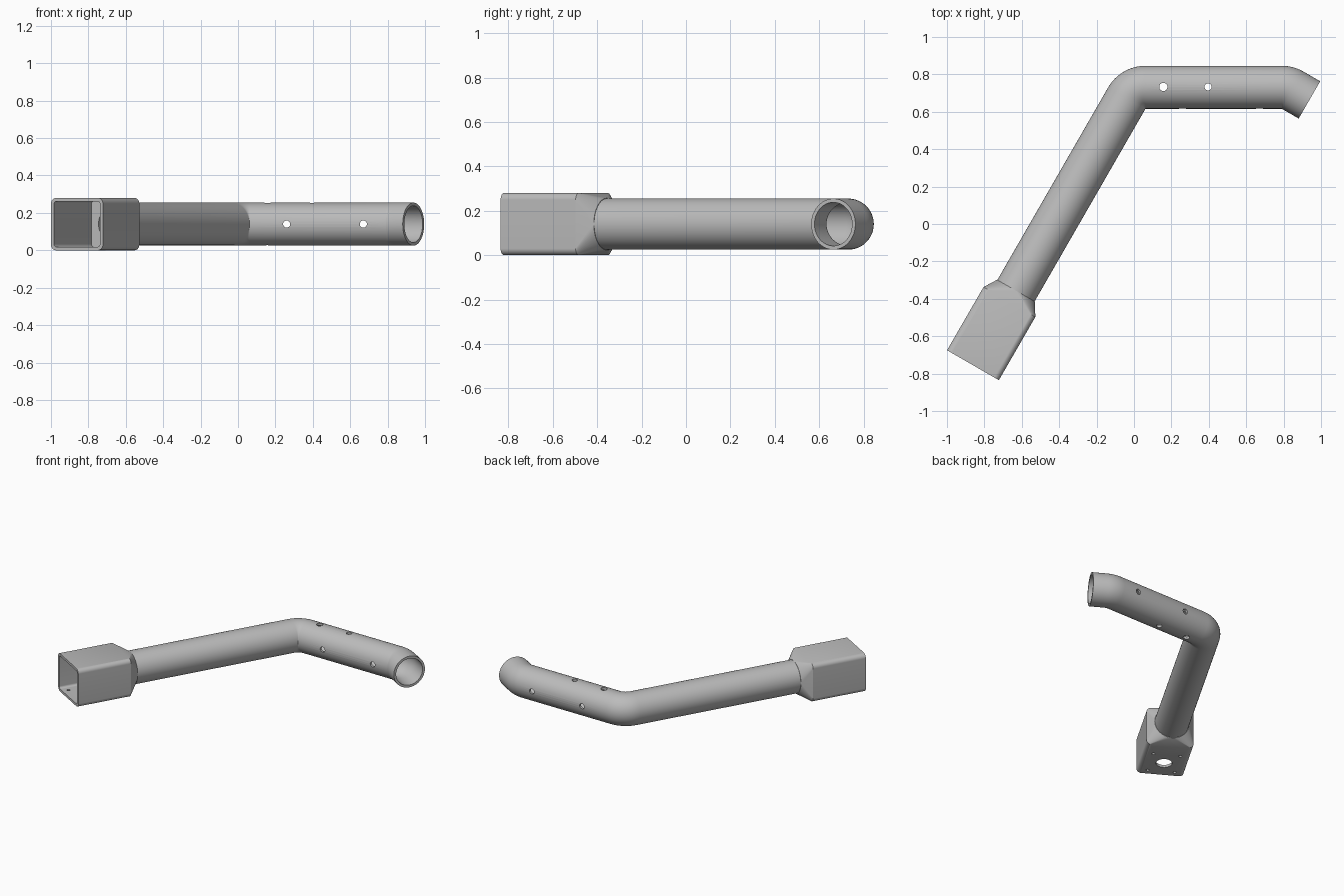
import bpy, bmesh, math
from mathutils import Vector, Matrix

cube = bpy.data.objects.get("Cube")
if cube:
    bpy.data.objects.remove(cube, do_unlink=True)

# Main sizes
MID = 0.14                    # height of the centreline
R_OUT, R_IN = 0.115, 0.098    # tube radii
HALF_W, HALF_H, WALL = 0.16, 0.14, 0.018
BOX_LEN, NECK_END = 0.39, 0.46
HEADING = math.radians(60)    # direction of the box and long arm
MOUTH = Vector((-0.861, -0.755, MID))
ARC = 12

steel = bpy.data.materials.new("plain grey steel")
steel.use_nodes = True
grey = (0.5, 0.5, 0.5, 1)
steel.diffuse_color = grey
steel.node_tree.nodes["Principled BSDF"].inputs["Base Color"].default_value = grey


def axes(angle):
    """Forward and right-hand directions for a heading."""
    f = Vector((math.cos(angle), math.sin(angle), 0))
    return f, Vector((f.y, -f.x, 0))


def section(centre, angle, half_w, half_h, radius):
    """Rounded rectangle across a heading; a circle when all three sizes match."""
    side = axes(angle)[1]
    pts = []
    for k, (sx, sz) in enumerate(((1, 1), (-1, 1), (-1, -1), (1, -1))):
        for i in range(ARC + 1):
            t = math.pi / 2 * (k + i / ARC)
            w = sx * (half_w - radius) + radius * math.cos(t)
            h = sz * (half_h - radius) + radius * math.sin(t)
            pts.append(centre + side * w + Vector((0, 0, h)))
    return pts


def loft(name, rings):
    """Closed skin through a loop of rings, outside first and then back inside."""
    bm = bmesh.new()
    loops = [[bm.verts.new(p) for p in ring] for ring in rings]
    n = len(loops[0])
    for a, b in zip(loops, loops[1:] + loops[:1]):
        for i in range(n):
            j = (i + 1) % n
            bm.faces.new((a[i], a[j], b[j], b[i]))
    bmesh.ops.remove_doubles(bm, verts=bm.verts, dist=1e-5)
    bmesh.ops.recalc_face_normals(bm, faces=bm.faces)
    return finish(name, bm)


def finish(name, bm):
    mesh = bpy.data.meshes.new(name)
    bm.to_mesh(mesh)
    bm.free()
    mesh.materials.append(steel)
    obj = bpy.data.objects.new(name, mesh)
    bpy.context.collection.objects.link(obj)
    return obj


def drill(obj, holes):
    """Cut round holes given as (centre, radius, length, rotation about x)."""
    bm = bmesh.new()
    for centre, radius, length, tilt in holes:
        m = Matrix.Translation(centre) @ Matrix.Rotation(tilt, 4, "X")
        bmesh.ops.create_cone(bm, cap_ends=True, segments=32, radius1=radius,
                              radius2=radius, depth=length, matrix=m)
    cutter = finish("hole_cutter", bm)
    cutter.hide_render = True
    mod = obj.modifiers.new("holes", "BOOLEAN")
    mod.operation, mod.solver, mod.object = "DIFFERENCE", "EXACT", cutter
    graph = bpy.context.evaluated_depsgraph_get()
    mesh = bpy.data.meshes.new_from_object(obj.evaluated_get(graph))
    obj.modifiers.clear()
    obj.data = mesh
    bpy.data.objects.remove(cutter, do_unlink=True)


def along(u, v=0.0, z=0.0):
    """Point in the box's own frame, measured from its mouth."""
    f, s = axes(HEADING)
    return MOUTH + f * u + s * v + Vector((0, 0, z))


# Square socket that narrows to the round tube
def box_ring(u, inset):
    return section(along(u), HEADING, HALF_W - inset, HALF_H - inset, 0.03 - inset * 0.8)


def neck_ring(u, r):
    return section(along(u), HEADING, r, r, r)


socket = loft("square_socket", [
    box_ring(0, 0), box_ring(BOX_LEN, 0), neck_ring(NECK_END, R_OUT + 0.002),
    neck_ring(NECK_END, R_IN), neck_ring(0.4, R_IN),
    box_ring(0.4, WALL), box_ring(0, WALL)])

# Socket floor: one large hole with four screw holes around it
floor_holes = [(along(0.155, 0, -HALF_H), 0.055, 0.1, 0)]
for du in (-0.11, 0.11):
    for v in (-0.092, 0.092):
        floor_holes.append((along(0.155 + du, v, -HALF_H), 0.011, 0.1, 0))
drill(socket, floor_holes)

# Bent tube: each bend turns about a pivot on its inner side
stations = [(along(0.43), HEADING)]
for x, start, end, steps in ((0.062, 60, 0, 12), (0.79, 0, -30, 6)):
    for i in range(steps + 1):
        a = math.radians(start + (end - start) * i / steps)
        pivot = Vector((x, 0.615, MID))
        stations.append((pivot - axes(a)[1] * (R_OUT + 0.001), a))
last, a = stations[-1]
stations.append((last + axes(a)[0] * 0.104, a))

outer = [section(c, a, R_OUT, R_OUT, R_OUT) for c, a in stations]
inner = [section(c, a, R_IN, R_IN, R_IN) for c, a in reversed(stations)]
tube = loft("bent_tube", outer + inner)

# Cross holes through the short arm, two upright and two level
drill(tube, [
    (Vector((0.157, 0.733, MID)), 0.022, 0.4, 0),
    (Vector((0.396, 0.733, MID)), 0.019, 0.4, 0),
    (Vector((0.26, 0.73, MID)), 0.019, 0.4, math.pi / 2),
    (Vector((0.67, 0.73, MID)), 0.019, 0.4, math.pi / 2)])

# Smooth the round parts and keep the edges crisp
for obj in (socket, tube):
    bpy.ops.object.select_all(action="DESELECT")
    obj.select_set(True)
    bpy.context.view_layer.objects.active = obj
    bpy.ops.object.shade_smooth_by_angle(angle=math.radians(25))
